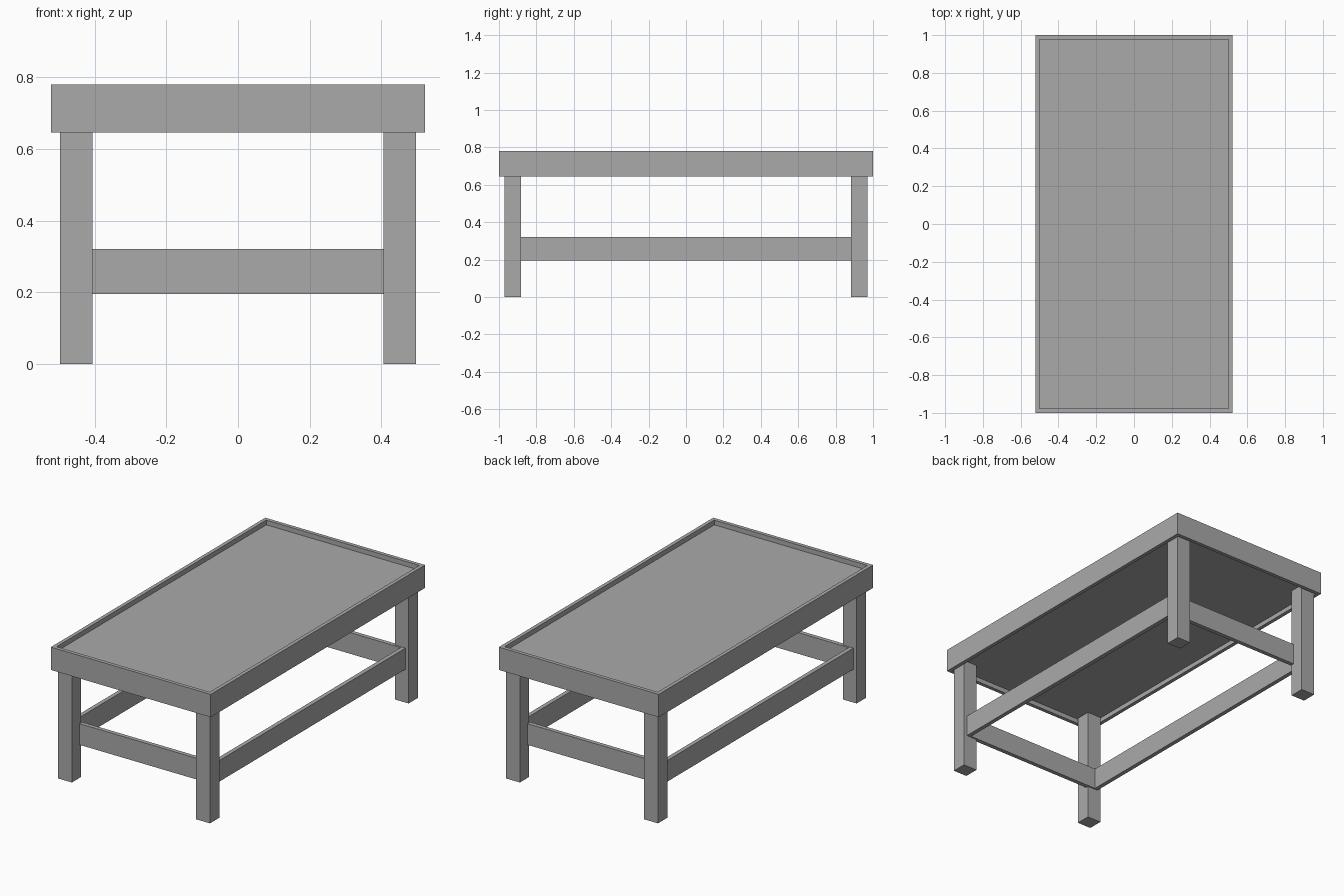
import bpy

if "Cube" in bpy.data.objects:
    bpy.data.objects.remove(bpy.data.objects["Cube"])

grey = bpy.data.materials.new("plain grey")
grey.diffuse_color = (0.40, 0.40, 0.40, 1)
grey.use_nodes = True
grey.node_tree.nodes["Principled BSDF"].inputs["Base Color"].default_value = grey.diffuse_color


def finish(name, verts, faces):
    mesh = bpy.data.meshes.new(name)
    mesh.from_pydata(verts, [], faces)
    mesh.materials.append(grey)
    obj = bpy.data.objects.new(name, mesh)
    bpy.context.collection.objects.link(obj)
    return obj


def box(name, x0, x1, y0, y1, z0, z1):
    verts = [(x, y, z) for z in (z0, z1)
             for x, y in ((x0, y0), (x1, y0), (x1, y1), (x0, y1))]
    faces = [(3, 2, 1, 0), (4, 5, 6, 7)]
    faces += [(i, (i + 1) % 4, (i + 1) % 4 + 4, i + 4) for i in range(4)]
    return finish(name, verts, faces)


def frame(name, hx, hy, wall, z0, z1):
    """Rectangular ring with upright walls."""
    verts = []
    for a, b, z in ((hx, hy, z0), (hx, hy, z1),
                    (hx - wall, hy - wall, z1), (hx - wall, hy - wall, z0)):
        verts += [(-a, -b, z), (a, -b, z), (a, b, z), (-a, b, z)]
    faces = []
    for r in range(4):
        n = (r + 1) % 4
        for i in range(4):
            j = (i + 1) % 4
            faces.append((r * 4 + i, r * 4 + j, n * 4 + j, n * 4 + i))
    return finish(name, verts, faces)


# Table top: raised rim around a recessed board
frame("top_rim", 0.522, 1.0, 0.022, 0.645, 0.78)
box("top_board", -0.50, 0.50, -0.978, 0.978, 0.672, 0.752)

# Four square legs
for sx, side in ((-1, "left"), (1, "right")):
    for sy, end in ((-1, "front"), (1, "back")):
        xs = sorted((sx * 0.406, sx * 0.496))
        ys = sorted((sy * 0.883, sy * 0.970))
        box(f"{end}_{side}_leg", *xs, *ys, 0.0, 0.675)

# Stretcher frame joining the legs
frame("stretcher_frame", 0.475, 0.90, 0.025, 0.196, 0.321)
